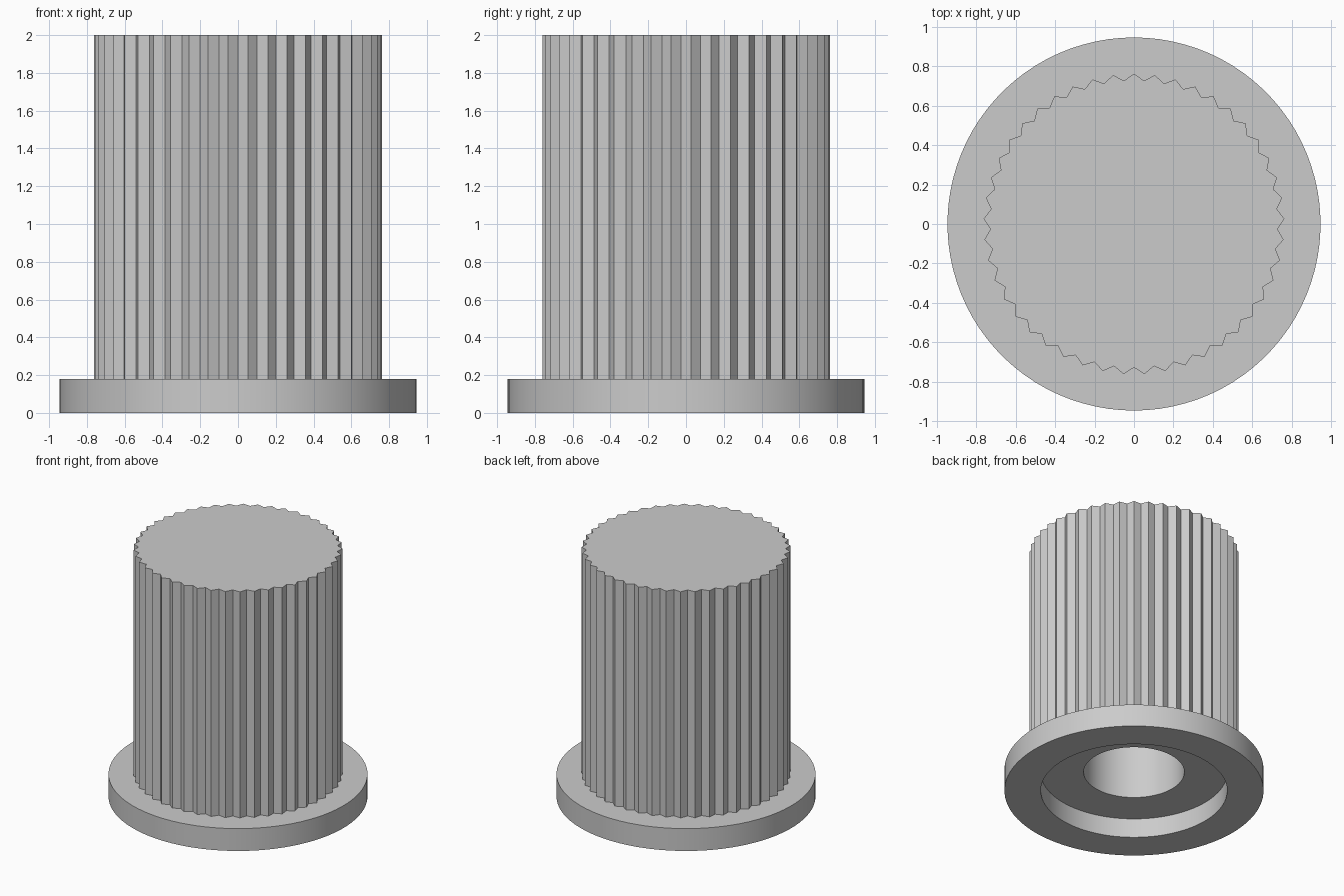
import bpy
import bmesh
from math import cos, sin, pi, radians

cube = bpy.data.objects.get("Cube")
if cube:
    bpy.data.objects.remove(cube, do_unlink=True)

TEETH = 45
SEGMENTS = TEETH * 2          # one peak and one valley per tooth
FLANGE_R, FLANGE_H = 0.945, 0.18
PEAK_R, VALLEY_R, TOP = 0.762, 0.727, 2.0
RECESS_R, RECESS_H = 0.68, 0.155
BORE_R, BORE_TOP = 0.367, 1.8

# Single grey plastic
grey = bpy.data.materials.new("grey plastic")
grey.use_nodes = True
color = (0.6, 0.6, 0.6, 1)
grey.diffuse_color = color
grey.node_tree.nodes["Principled BSDF"].inputs["Base Color"].default_value = color

# Profile from the closed bore end, round the flange, to the knob top:
# (radius on peaks, radius on valleys, height)
profile = [
    (BORE_R, BORE_R, BORE_TOP),
    (BORE_R, BORE_R, RECESS_H),
    (RECESS_R, RECESS_R, RECESS_H),
    (RECESS_R, RECESS_R, 0),
    (FLANGE_R, FLANGE_R, 0),
    (FLANGE_R, FLANGE_R, FLANGE_H),
    (PEAK_R, VALLEY_R, FLANGE_H),
    (PEAK_R, VALLEY_R, TOP),
]

bm = bmesh.new()
rings = []
for peak, valley, z in profile:
    ring = []
    for i in range(SEGMENTS):
        r = valley if i % 2 else peak
        a = pi / 2 + 2 * pi * i / SEGMENTS
        ring.append(bm.verts.new((r * cos(a), r * sin(a), z)))
    rings.append(ring)

# Walls between neighbouring rings
for lower, upper in zip(rings, rings[1:]):
    for i in range(SEGMENTS):
        j = (i + 1) % SEGMENTS
        bm.faces.new((lower[i], lower[j], upper[j], upper[i]))

# Bore end and flat knob top
bm.faces.new(list(reversed(rings[0])))
bm.faces.new(rings[-1])
bmesh.ops.recalc_face_normals(bm, faces=bm.faces)

mesh = bpy.data.meshes.new("fluted_knob")
bm.to_mesh(mesh)
bm.free()
mesh.materials.append(grey)
knob = bpy.data.objects.new("fluted_knob", mesh)
bpy.context.collection.objects.link(knob)

# Smooth round walls, crisp flutes and rims
bpy.ops.object.select_all(action="DESELECT")
knob.select_set(True)
bpy.context.view_layer.objects.active = knob
bpy.ops.object.shade_smooth_by_angle(angle=radians(30))
